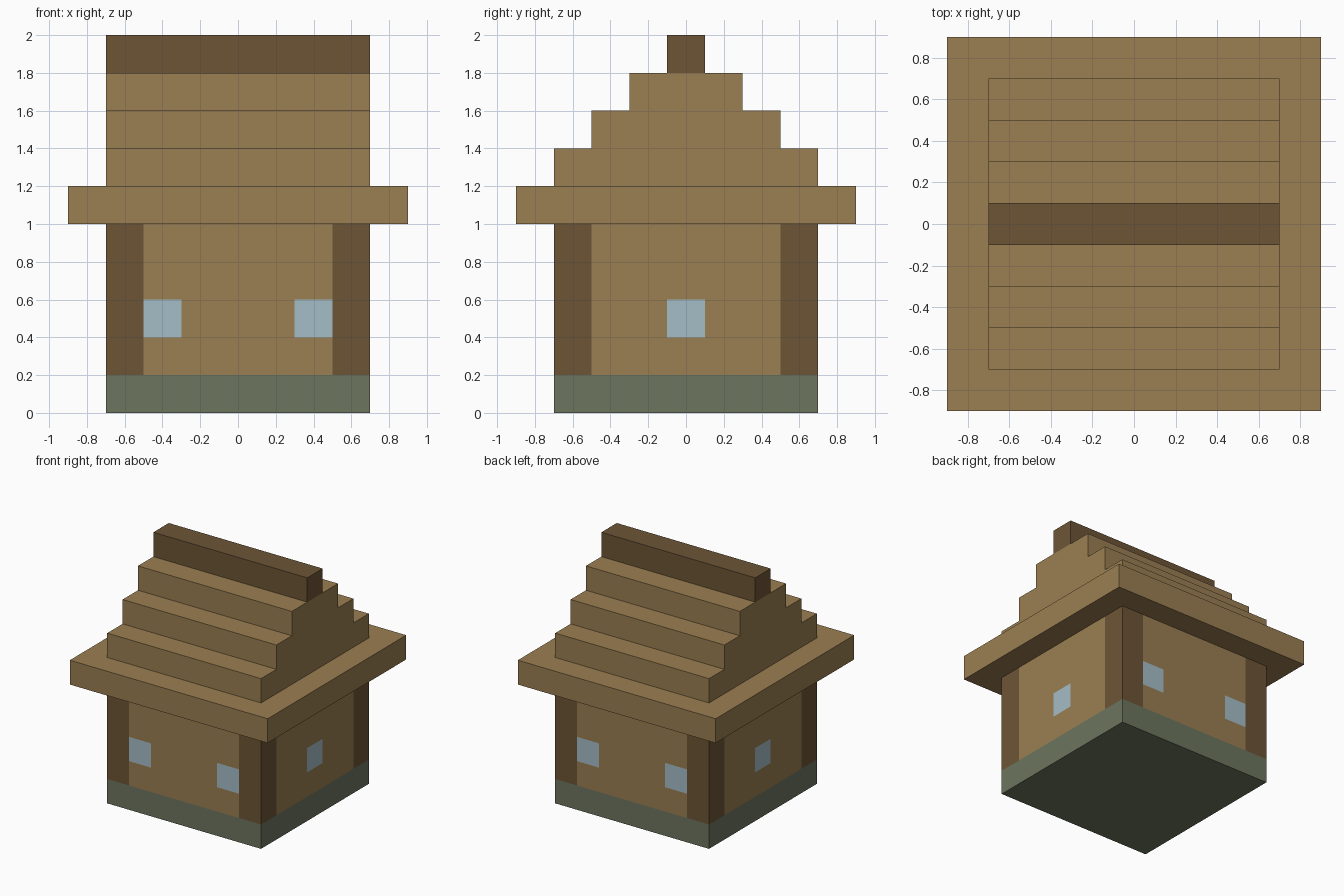
import bpy, bmesh
from mathutils import Vector

if "Cube" in bpy.data.objects:
    bpy.data.objects.remove(bpy.data.objects["Cube"])


def material(name, rgb):
    m = bpy.data.materials.new(name)
    lin = [(c / 255 / 12.92) if c < 11 else ((c / 255 + 0.055) / 1.055) ** 2.4 for c in rgb]
    m.diffuse_color = (*lin, 1)
    m.use_nodes = True
    m.node_tree.nodes["Principled BSDF"].inputs["Base Color"].default_value = m.diffuse_color
    return m


PLANK = material("plank tan", (155, 126, 82))
LOG = material("log brown", (109, 85, 54))
STONE = material("mossy stone", (108, 117, 94))
GLASS = material("window blue", (165, 189, 198))


def make_object(name, bm, mats):
    bmesh.ops.recalc_face_normals(bm, faces=bm.faces)
    mesh = bpy.data.meshes.new(name)
    bm.to_mesh(mesh)
    bm.free()
    for m in mats:
        mesh.materials.append(m)
    ob = bpy.data.objects.new(name, mesh)
    bpy.context.collection.objects.link(ob)
    return ob


def box_mesh(half_x, half_y, z0, z1):
    bm = bmesh.new()
    bmesh.ops.create_cube(bm, size=1)
    for v in bm.verts:
        v.co = Vector((v.co.x * 2 * half_x, v.co.y * 2 * half_y,
                       z0 + (v.co.z + 0.5) * (z1 - z0)))
    return bm


# Foundation, eave slab and ridge beam
make_object("foundation", box_mesh(0.7, 0.7, 0, 0.2), [STONE])
make_object("eave_slab", box_mesh(0.9, 0.9, 1.0, 1.2), [PLANK])
make_object("ridge_beam", box_mesh(0.7, 0.1, 1.8, 2.0), [LOG])

# Stepped roof: mirrored stair profile extruded along x
right = []
for i, half in enumerate((0.7, 0.5, 0.3)):
    right += [(half, 1.2 + 0.2 * i), (half, 1.4 + 0.2 * i)]
profile = right + [(-y, z) for y, z in reversed(right)]
bm = bmesh.new()
end = bm.faces.new([bm.verts.new((-0.7, y, z)) for y, z in profile])
ext = bmesh.ops.extrude_face_region(bm, geom=[end], use_keep_orig=True)
bmesh.ops.translate(bm, vec=(1.4, 0, 0),
                    verts=[g for g in ext["geom"] if isinstance(g, bmesh.types.BMVert)])
make_object("stepped_roof", bm, [PLANK])

# Walls: open box cut along the post and window borders
bm = box_mesh(0.7, 0.7, 0.2, 1.0)
bmesh.ops.delete(bm, geom=[f for f in bm.faces if abs(f.normal.z) > 0.5], context='FACES_ONLY')
cuts = [((s * d, s * d, 0), axis) for d in (0.1, 0.3, 0.5) for s in (-1, 1)
        for axis in ((1, 0, 0), (0, 1, 0))]
cuts += [((0, 0, z), (0, 0, 1)) for z in (0.4, 0.6)]
for co, no in cuts:
    bmesh.ops.bisect_plane(bm, geom=bm.verts[:] + bm.edges[:] + bm.faces[:],
                           plane_co=co, plane_no=no)
bm.normal_update()
# Corner posts, two windows front and back, one window on each side
for f in bm.faces:
    c = f.calc_center_median()
    on_front_or_back = abs(f.normal.y) > 0.5
    across = abs(c.x if on_front_or_back else c.y)
    window = 0.3 < across < 0.5 if on_front_or_back else across < 0.1
    if across > 0.5:
        f.material_index = 1
    elif window and 0.4 < c.z < 0.6:
        f.material_index = 2
make_object("walls", bm, [PLANK, LOG, GLASS])
